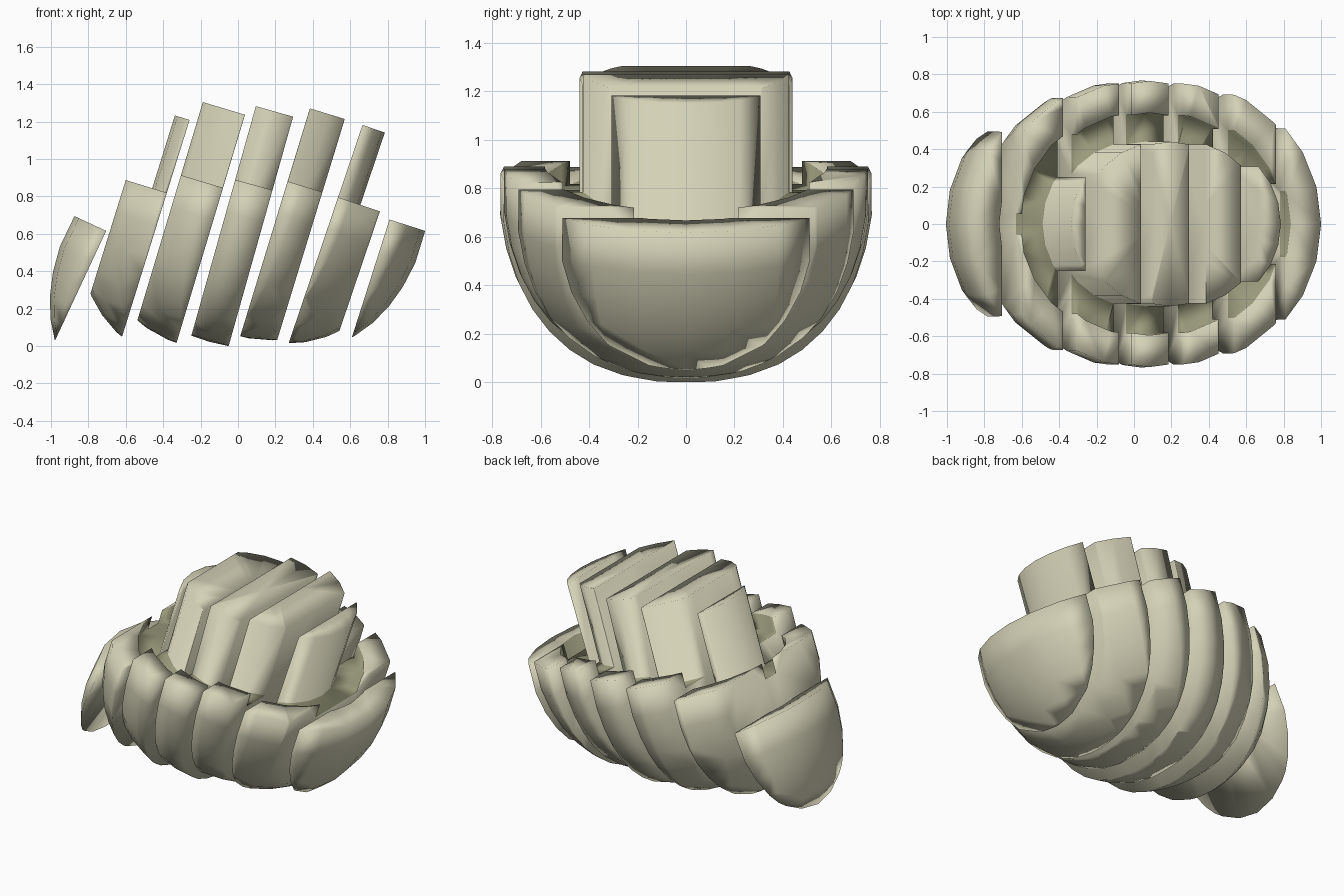
import bpy, bmesh, math
from mathutils import Matrix, Vector

if "Cube" in bpy.data.objects:
    bpy.data.objects.remove(bpy.data.objects["Cube"])

R, DEPTH, N = 0.775, 0.872, 2.35      # bowl radius, depth, roundness
SEGMENTS = 24


def material(name, rgb):
    m = bpy.data.materials.new(name)
    m.diffuse_color = (*rgb, 1)
    m.use_nodes = True
    m.node_tree.nodes["Principled BSDF"].inputs["Base Color"].default_value = m.diffuse_color
    return m


BODY = material("warm_stone", (0.66, 0.64, 0.47))
RECESS = material("dark_olive", (0.32, 0.32, 0.20))


def profile():
    """Half section of the bowl, its rim recess and the round core (rim at z = 0)."""
    pts = []
    for i in range(11):
        a = math.pi / 2 * i / 10
        pts.append((R * math.sin(a) ** (2 / N), -DEPTH * max(math.cos(a), 0) ** (2 / N)))
    pts[0] = (0, -DEPTH)
    pts[-1] = (0.765, 0)
    pts += [(0.595, 0), (0.595, -0.1), (0.44, -0.1), (0.44, 0.408), (0, 0.408)]
    return pts


def turned_solid():
    bm = bmesh.new()
    vs = [bm.verts.new((r, 0, z)) for r, z in profile()]
    es = [bm.edges.new(p) for p in zip(vs, vs[1:])]
    bmesh.ops.spin(bm, geom=vs + es, cent=(0, 0, 0), axis=(0, 0, 1),
                   angle=2 * math.pi, steps=SEGMENTS)
    bmesh.ops.remove_doubles(bm, verts=bm.verts, dist=0.0005)
    bmesh.ops.recalc_face_normals(bm, faces=bm.faces)
    # recess floor and its outer wall get the darker colour
    for f in bm.faces:
        c = f.calc_center_median()
        r = math.hypot(c.x, c.y)
        if -0.11 < c.z < -0.01 and 0.45 < r < 0.6:
            f.material_index = 1
    return bm


def cut(bm, t, direction):
    """Cut away everything past x = t and close the opening."""
    bmesh.ops.bisect_plane(bm, geom=bm.verts[:] + bm.edges[:] + bm.faces[:], dist=1e-5,
                           plane_co=(t, 0, 0), plane_no=(direction, 0, 0), clear_outer=True)
    edges = [e for e in bm.edges if e.is_boundary]
    res = bmesh.ops.holes_fill(bm, edges=edges, sides=0)
    for f in res["faces"]:
        f.material_index = 0
    bmesh.ops.triangulate(bm, faces=res["faces"])


def make_slice(name, t0, t1, anchor_t, x, z, angle):
    bm = turned_solid()
    if t0 is not None:
        cut(bm, t0, -1)
    if t1 is not None:
        cut(bm, t1, 1)
    m = (Matrix.Translation((x, 0, z)) @ Matrix.Rotation(math.radians(angle), 4, 'Y')
         @ Matrix.Translation((-anchor_t, 0, 0)))
    bm.transform(m)
    bmesh.ops.recalc_face_normals(bm, faces=bm.faces)
    me = bpy.data.meshes.new(name)
    bm.to_mesh(me)
    bm.free()
    ob = bpy.data.objects.new(name, me)
    bpy.context.collection.objects.link(ob)
    me.materials.append(BODY)
    me.materials.append(RECESS)
    bpy.ops.object.select_all(action='DESELECT')
    ob.select_set(True)
    bpy.context.view_layer.objects.active = ob
    bpy.ops.object.shade_smooth()


# leaning slices: cut range, then rim anchor point (t, x, z) and lean angle
make_slice("left_end_slice", None, -0.578, -0.578, -0.705, 0.615, 25)
make_slice("slice_1", -0.588, -0.358, -0.588, -0.60, 0.887, 17.3)
make_slice("slice_2", -0.346, -0.111, -0.346, -0.305, 0.913, 16.7)
make_slice("slice_3", -0.102, 0.105, -0.102, -0.015, 0.889, 15.7)
make_slice("slice_4", 0.112, 0.307, 0.112, 0.265, 0.88, 17)
make_slice("slice_5", 0.314, 0.550, 0.314, 0.535, 0.795, 18.7)
make_slice("right_end_slice", 0.565, None, 0.565, 0.81, 0.676, 17.7)
